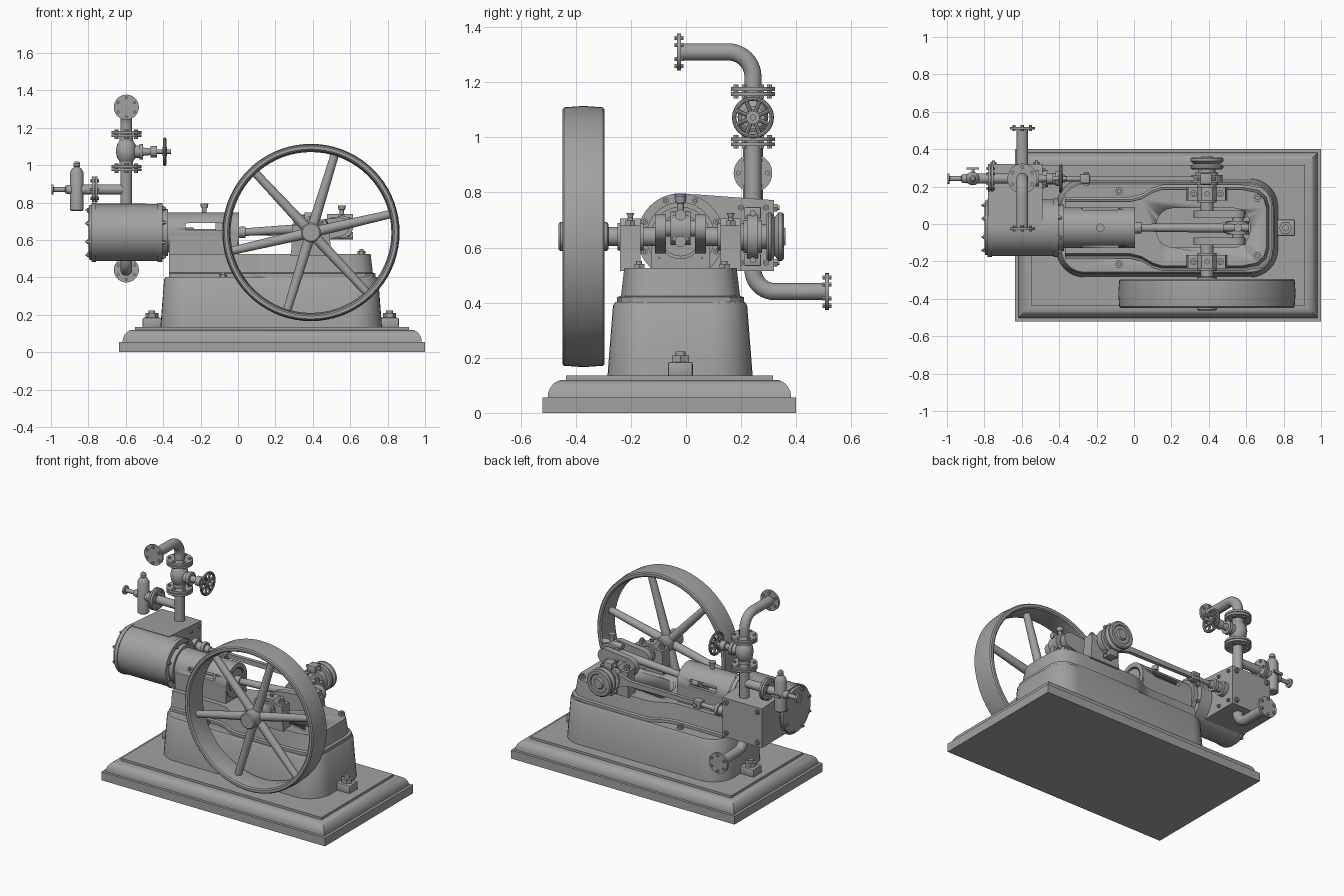
import bpy, bmesh
from math import sin, cos, pi, radians
from mathutils import Vector as V

cube = bpy.data.objects.get("Cube")
if cube:
    bpy.data.objects.remove(cube)

iron = bpy.data.materials.new("grey_iron")
iron.use_nodes = True
GREY = (0.36, 0.36, 0.36, 1)
iron.diffuse_color = GREY
iron.node_tree.nodes["Principled BSDF"].inputs["Base Color"].default_value = GREY

X, Y, Z = V((1, 0, 0)), V((0, 1, 0)), V((0, 0, 1))
CY, CZ, SX = -0.02, 0.64, 0.39      # engine axis and shaft position
PX, PY = -0.597, 0.243              # steam pipe position


def finish(name, bm):
    bmesh.ops.recalc_face_normals(bm, faces=bm.faces)
    me = bpy.data.meshes.new(name)
    bm.to_mesh(me)
    bm.free()
    me.materials.append(iron)
    me.polygons.foreach_set("use_smooth", [True] * len(me.polygons))
    me.set_sharp_from_angle(angle=radians(32))
    ob = bpy.data.objects.new(name, me)
    bpy.context.scene.collection.objects.link(ob)
    return ob


def loft(name, rings, closed=False):
    bm = bmesh.new()
    vs = [[bm.verts.new(p) for p in ring] for ring in rings]
    n = len(vs[0])
    for a, b in list(zip(vs, vs[1:])) + ([(vs[-1], vs[0])] if closed else []):
        for i in range(n):
            j = (i + 1) % n
            bm.faces.new((a[i], a[j], b[j], b[i]))
    if not closed:
        bm.faces.new(vs[0])
        bm.faces.new(vs[-1])
    return finish(name, bm)


def lathe(name, o, axis, profile, n=24, closed=False, squash=1.0, turn=0.0):
    """Turn (distance, radius) pairs about an axis."""
    o, axis = V(o), V(axis).normalized()
    u = (Y if abs(axis.y) < 0.9 else Z).cross(axis).normalized()
    w = axis.cross(u)
    angles = [2 * pi * i / n + turn for i in range(n)]
    return loft(name, [[o + axis * t + (u * cos(a) + w * sin(a) * squash) * r
                        for a in angles] for t, r in profile], closed)


def rod(name, a, b, r, r2=None, n=24, **kw):
    d = V(b) - V(a)
    return lathe(name, a, d, [(0, r), (d.length, r if r2 is None else r2)], n, **kw)


def box(name, lo, hi, bevel=0.0):
    bm = bmesh.new()
    bmesh.ops.create_cube(bm, size=1)
    for v in bm.verts:
        v.co = V([(l + h) / 2 + c * (h - l) for c, l, h in zip(v.co, lo, hi)])
    if bevel:
        bmesh.ops.bevel(bm, geom=bm.edges[:], offset=bevel, segments=2, affect='EDGES', profile=0.5)
    return finish(name, bm)


def prism(name, pts, axis, a, b):
    place = (lambda p, t: V((p[0], t, p[1]))) if axis == 'y' else (lambda p, t: V((t, p[0], p[1])))
    return loft(name, [[place(p, t) for p in pts] for t in (a, b)])


def round_rect(x0, x1, y0, y1, r, z, n=8):
    out = []
    for q, (cx, cy) in enumerate(((x1 - r, y1 - r), (x0 + r, y1 - r), (x0 + r, y0 + r), (x1 - r, y0 + r))):
        out += [V((cx + r * cos(a), cy + r * sin(a), z))
                for a in [pi / 2 * (q + i / n) for i in range(n + 1)]]
    return out


def nut(name, o, axis, r=0.018, h=0.02):
    o, axis = V(o), V(axis)
    rod(name, o, o + axis * h, r, n=6)
    rod(name + "_stud", o, o + axis * h * 1.6, r * 0.5, n=12)


def flange(name, o, axis, r=0.08, h=0.016, bolts=6):
    o, axis = V(o), V(axis)
    rod(name, o - axis * h / 2, o + axis * h / 2, r, n=36)
    u = (Y if abs(axis.y) < 0.9 else Z).cross(axis).normalized()
    w = axis.cross(u)
    for i in range(bolts):
        a = 2 * pi * (i + 0.5) / bolts
        p = o + (u * cos(a) + w * sin(a)) * r * 0.76
        rod(name + "_bolt", p - axis * (h / 2 + 0.009), p + axis * (h / 2 + 0.009), r * 0.13, n=6)


def ring(name, o, axis, R, r):
    pts = [(r * cos(2 * pi * i / 10), R + r * sin(2 * pi * i / 10)) for i in range(10)]
    lathe(name, o, axis, pts, 36, closed=True)


def cut(ob, cutter):
    mod = ob.modifiers.new("cut", 'BOOLEAN')
    mod.operation, mod.solver, mod.object = 'DIFFERENCE', 'EXACT', cutter
    bpy.context.view_layer.objects.active = ob
    bpy.ops.object.modifier_apply(modifier="cut")
    bpy.data.objects.remove(cutter)


def oil_cup(o):
    lathe("oil_cup", o, Z, [(0, 0.012), (0.025, 0.012), (0.027, 0.018), (0.05, 0.022)], 16)


def pipe(name, pts, r):
    """Sweep a circle along points lying in one x plane."""
    pts = [V(p) for p in pts]
    rings = []
    for i, p in enumerate(pts):
        t = (pts[min(i + 1, len(pts) - 1)] - pts[max(i - 1, 0)]).normalized()
        w = X.cross(t)
        rings.append([p + (X * cos(a) + w * sin(a)) * r for a in [2 * pi * k / 24 for k in range(24)]])
    loft(name, rings)


# Stepped base plate with a rounded moulding
steps = [(0, 0), (0.055, 0), (0.055, 0.018)]
steps += [(0.055 + 0.065 * sin(a), 0.018 + 0.057 * (1 - cos(a))) for a in [pi / 16 * i for i in range(1, 9)]]
steps += [(0.12, 0.085), (0.135, 0.085)]
loft("base_plate", [[V((x, y, z)) for x, y in ((d - 0.635, d - 0.52), (1 - d, d - 0.52),
                    (1 - d, 0.4 - d), (d - 0.635, 0.4 - d))] for z, d in steps])

# Tapered pedestal
pedestal = loft("pedestal", [round_rect(d - 0.415, 0.77 - d, d - 0.285, 0.242 - d, 0.15 - d, z)
                for z, d in ((0.13, 0), (0.16, 0.002), (0.39, 0.02), (0.402, 0.028))])

# Bottle shaped bed
half = [(-0.37, 0.125), (-0.02, 0.125), (0.04, 0.14), (0.1, 0.175), (0.15, 0.19), (0.58, 0.19),
        (0.64, 0.175), (0.68, 0.14), (0.695, 0.09)]
outline = half + [(x, -w) for x, w in reversed(half)]


def bed_ring(d, z):
    return [V((x + (d if x > 0.6 else 0), CY + w + (d if w > 0 else -d), z)) for x, w in outline]


bed = loft("bed", [bed_ring(*p) for p in ((0.04, 0.39), (0.04, 0.42), (0.026, 0.425), (0.014, 0.525))])
for body in (bed, pedestal):
    cut(body, loft("crank_pit", [round_rect(0.12, 0.62, -0.125, 0.085, 0.09, z) for z in (0.36, 0.7)]))
for x, y, z in ((-0.08, 0.175, 0.4), (-0.08, -0.215, 0.4), (0.66, 0.14, 0.525), (0.66, -0.17, 0.525)):
    nut("bed_nut", (x, y, z), Z, 0.022, 0.016)
for x, s in ((-0.46, 1), (0.81, -1)):
    box("foot_lug", (x - 0.05, CY - 0.045, 0.13), (x + 0.05, CY + 0.045, 0.185), 0.008)
    nut("foot_nut", (x, CY, 0.185), Z, 0.035, 0.024)

# Steam cylinder with end covers
lathe("steam_cylinder", (-0.80, CY, CZ), X, [(0, 0.12), (0.004, 0.145), (0.018, 0.147), (0.018, 0.157),
      (0.04, 0.157), (0.04, 0.152), (0.37, 0.152), (0.37, 0.157), (0.395, 0.157)], 48)
rod("cylinder_gland_cover", (-0.41, CY, CZ), (-0.375, CY, CZ), 0.125, n=40)
for i in range(8):
    a = pi / 4 * (i + 0.5)
    for x, d, r in ((-0.795, -X, 0.13), (-0.405, X, 0.141)):
        nut("cover_nut", (x, CY + r * cos(a), CZ + r * sin(a)), d, 0.012, 0.012)

# Valve chest blending into the cylinder
prism("valve_chest", [(-0.02, 0.795), (0.05, 0.792), (0.32, 0.772), (0.32, 0.515), (0.05, 0.515)], 'x', -0.78, -0.49)
for x in (-0.75, -0.52):
    for z in (0.545, 0.745):
        nut("chest_nut", (x, 0.32, z), Y, 0.016, 0.012)
        nut("chest_side_nut", (-0.49, 0.29 if x < -0.6 else 0.2, z), X, 0.012, 0.01)

# Crosshead guide with side slots
guide = lathe("crosshead_guide", (-0.38, CY, CZ), X, [(0, 0.108), (0.385, 0.108), (0.385, 0.08), (0, 0.08)], 48, closed=True)
cut(guide, box("slot_cutter", (-0.28, -0.3, CZ + 0.01), (-0.08, 0.3, CZ + 0.05), 0.01))
for s in (-1, 1):
    box("guide_side", (-0.37, CY + s * 0.093 - 0.014, 0.5), (0.0, CY + s * 0.093 + 0.014, CZ - 0.012))
box("guide_floor", (-0.37, CY - 0.1, 0.5), (0.0, CY + 0.1, 0.56))
oil_cup((-0.18, CY, 0.745))
rod("piston_rod", (-0.4, CY, CZ), (-0.1, CY, CZ), 0.02)
rod("crosshead", (-0.12, CY, CZ), (0.0, CY, CZ), 0.072)

# Connecting rod, crank pin and webs
pin = V((0.555, CY, 0.67))
rod("connecting_rod", (0.0, CY, CZ), pin - X * 0.06, 0.02, 0.027)
rod("rod_small_end", (-0.005, CY, CZ), (0.04, CY, CZ + 0.002), 0.03)
box("rod_big_end", pin - V((0.065, 0.033, 0.05)), pin + V((0.05, 0.033, 0.05)), 0.012)
for z in (-1, 1):
    rod("big_end_bolt", pin + V((-0.08, 0, z * 0.048)), pin + V((0.06, 0, z * 0.048)), 0.02, n=12)
rod("big_end_boss", pin - Y * 0.036, pin + Y * 0.036, 0.06)
oil_cup(pin + Z * 0.065)
rod("crank_pin", pin - Y * 0.09, pin + Y * 0.09, 0.03)
for y in (CY - 0.072, CY + 0.072):
    a = [radians(10) + pi / 2 + pi * i / 12 for i in range(13)]
    web = [(SX - 0.01 + 0.062 * cos(t), CZ + 0.062 * sin(t)) for t in a]
    web += [(pin.x - 0.01 + 0.05 * cos(t + pi), pin.z + 0.05 * sin(t + pi)) for t in a]
    prism("crank_web", web, 'y', y - 0.02, y + 0.02)

# Two shaft halves and their bearings
for side, y0, y1 in ((-1, -0.46, -0.075), (1, 0.035, 0.35)):
    rod("crank_shaft", (SX, y0, CZ), (SX, y1, CZ), 0.035)
    y = CY + side * 0.182
    prism("bearing_stand", [(SX - 0.11, 0.515), (SX - 0.105, 0.545), (SX - 0.1, 0.68), (SX - 0.05, 0.68),
          (SX - 0.03, 0.705), (SX + 0.03, 0.705), (SX + 0.05, 0.68), (SX + 0.1, 0.68),
          (SX + 0.105, 0.545), (SX + 0.11, 0.515)], 'y', y - 0.037, y + 0.037)
    rod("bearing_bush", (SX, y - 0.047, CZ), (SX, y + 0.047, CZ), 0.05)
    for x in (-0.072, 0.072):
        nut("bearing_nut", (SX + x, y, 0.68), Z, 0.02, 0.018)
    lathe("bearing_oiler", (SX, y, 0.7), Z, [(0, 0.009), (0.012, 0.009), (0.025, 0.014)], 12)

# Spoked flywheel
wy = -0.372
lathe("flywheel_rim", (SX, wy, CZ), Y, [(-0.077, 0.446), (-0.077, 0.462), (-0.07, 0.469), (0, 0.474),
      (0.07, 0.469), (0.077, 0.462), (0.077, 0.446), (0.07, 0.438), (0, 0.43), (-0.07, 0.438)], 72, closed=True)
lathe("flywheel_hub", (SX, -0.462, CZ), Y, [(0, 0.046), (0.006, 0.053), (0.175, 0.053), (0.18, 0.046)], 32)
for i in range(6):
    a = radians(13 + 60 * i)
    d = V((cos(a), 0, sin(a)))
    c = V((SX, wy, CZ))
    rod("flywheel_spoke", c + d * 0.03, c + d * 0.436, 0.028, 0.022, n=16)

# Eccentric, valve rod and governor pulley
rod("eccentric_strap", (SX, 0.222, CZ), (SX, 0.262, CZ), 0.083, n=36)
rod("eccentric_disc", (SX, 0.208, CZ), (SX, 0.275, CZ), 0.06, n=32)
for z in (CZ - 0.085, CZ + 0.085):
    box("strap_lug", (SX - 0.035, 0.212, z - 0.022), (SX + 0.025, 0.272, z + 0.022), 0.004)
    rod("strap_bolt", (SX - 0.055, 0.242, z), (SX + 0.045, 0.242, z), 0.012, n=6)
prism("eccentric_rod", [(SX - 0.07, CZ + 0.045), (SX - 0.15, CZ + 0.018), (-0.25, CZ + 0.014),
      (-0.25, CZ - 0.014), (SX - 0.15, CZ - 0.018), (SX - 0.07, CZ - 0.045)], 'y', 0.23, 0.254)
box("valve_clevis", (-0.29, 0.217, CZ - 0.026), (-0.235, 0.267, CZ + 0.026), 0.006)
rod("clevis_pin", (-0.255, 0.205, CZ), (-0.255, 0.279, CZ), 0.013, n=12)
rod("valve_stem", (-0.5, 0.242, CZ), (-0.28, 0.242, CZ), 0.014, n=16)
lathe("valve_gland", (-0.49, 0.242, CZ), X, [(0, 0.045), (0.03, 0.045), (0.03, 0.03), (0.07, 0.03),
      (0.07, 0.04), (0.09, 0.04), (0.09, 0.025), (0.12, 0.02)])
lathe("drive_pulley", (SX, 0.272, CZ), Y, [(0, 0.045), (0.02, 0.045), (0.02, 0.08), (0.027, 0.088),
      (0.037, 0.088), (0.05, 0.07), (0.064, 0.088), (0.077, 0.088), (0.084, 0.08), (0.084, 0.062),
      (0.078, 0.058), (0.078, 0.036), (0.09, 0.03)], 40)

# Steam inlet with elbow, stop valve and flanges
arc = [pi / 20 * i for i in range(11)]
pipe("inlet_pipe", [(PX, PY, 0.76), (PX, PY, 1.22)] + [(PX, PY - 0.09 * (1 - cos(a)), 1.22 + 0.09 * sin(a)) for a in arc]
     + [(PX, -0.025, 1.31)], 0.031)
flange("inlet_flange", (PX, -0.025, 1.31), Y, 0.067, 0.014)
for z in (0.975, 0.993, 1.157, 1.175):
    flange("valve_flange", (PX, PY, z), Z, 0.08, 0.014)
lathe("stop_valve_body", (PX, PY, 0.99), Z, [(0, 0.036), (0.03, 0.036), (0.05, 0.05), (0.085, 0.056), (0.12, 0.05),
      (0.14, 0.036), (0.17, 0.036)])
lathe("valve_bonnet", (PX + 0.03, PY, 1.072), X, [(0, 0.034), (0.04, 0.034), (0.04, 0.042), (0.06, 0.042),
      (0.06, 0.022), (0.10, 0.018), (0.10, 0.03), (0.135, 0.03), (0.135, 0.011), (0.21, 0.011)])
hub = V((PX + 0.205, PY, 1.072))
ring("hand_wheel_rim", hub, X, 0.068, 0.0085)
rod("hand_wheel_hub", hub - X * 0.012, hub + X * 0.012, 0.024)
for i in range(8):
    a = pi / 4 * (i + 0.5)
    rod("hand_wheel_spoke", hub, hub + V((0, cos(a), sin(a))) * 0.067, 0.0075, n=8)

# Side branch with lubricator
rod("branch_pipe", (PX, PY, 0.87), (-0.87, PY, 0.87), 0.027)
for x in (-0.758, -0.774):
    flange("branch_flange", (x, PY, 0.87), X, 0.07, 0.013)
lathe("lubricator", (-0.862, PY, 0.755), Z, [(0, 0.03), (0.006, 0.036), (0.205, 0.036), (0.225, 0.026),
      (0.235, 0.014), (0.24, 0.018), (0.255, 0.018), (0.265, 0.01)])
lathe("drain_cock", (-0.89, PY, 0.87), -X, [(0, 0.026), (0.03, 0.022), (0.035, 0.013), (0.095, 0.013),
      (0.096, 0.028), (0.108, 0.028)])
rod("cock_stem", (-0.862, PY, 0.87), (-0.862, 0.298, 0.87), 0.008, n=12)
box("cock_handle", (-0.895, 0.292, 0.862), (-0.829, 0.302, 0.878))

# Exhaust pipe
pipe("exhaust_pipe", [(PX, PY, 0.56), (PX, PY, 0.52)] + [(PX, PY + 0.08 * (1 - cos(a)), 0.52 - 0.08 * sin(a)) for a in arc]
     + [(PX, 0.51, 0.44)], 0.031)
flange("exhaust_flange", (PX, 0.512, 0.44), Y, 0.067, 0.014)
